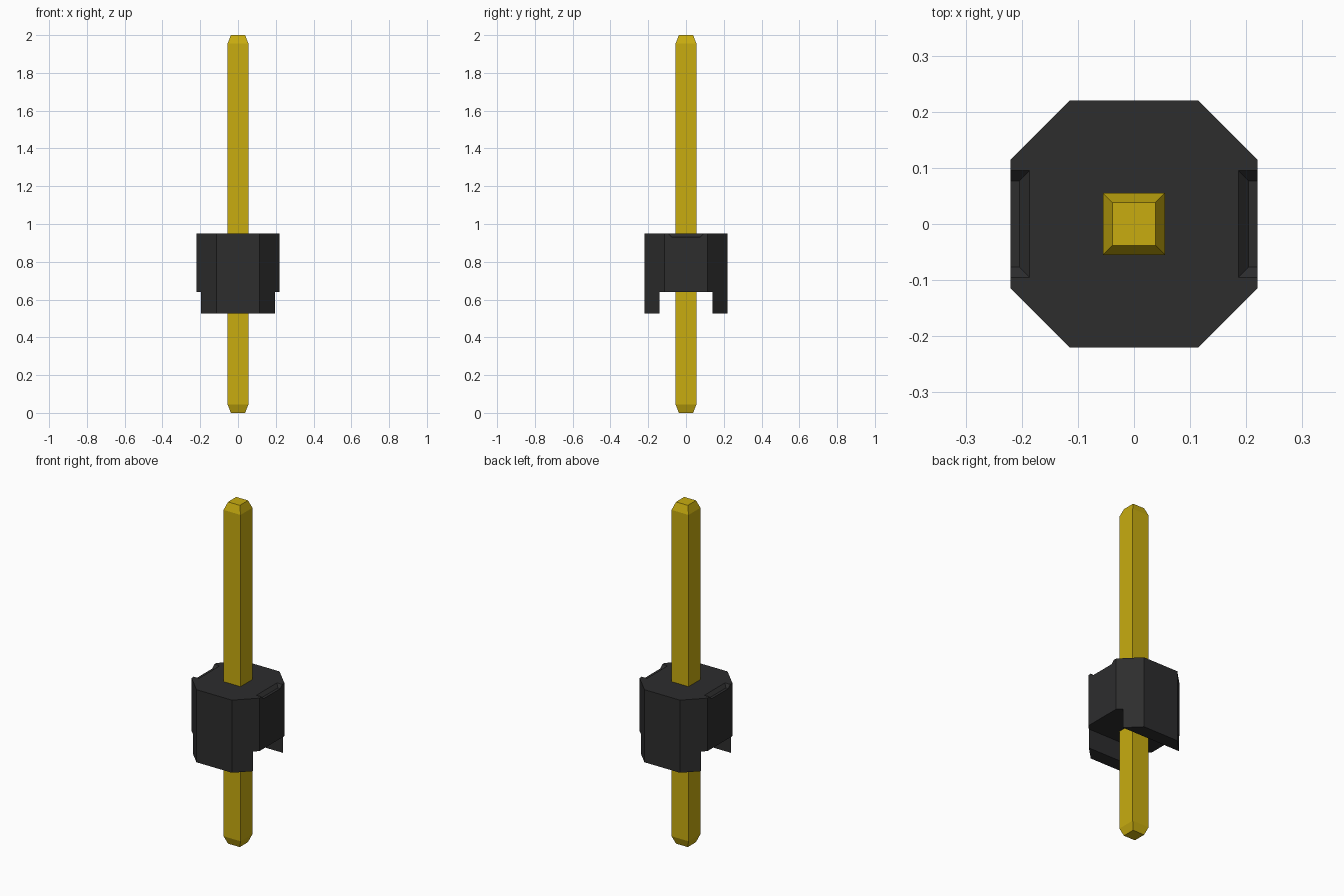
import bpy
import bmesh

cube = bpy.data.objects.get("Cube")
if cube:
    bpy.data.objects.remove(cube, do_unlink=True)


def material(name, rgb):
    mat = bpy.data.materials.new(name)
    mat.use_nodes = True
    color = (*rgb, 1.0)
    mat.diffuse_color = color
    mat.node_tree.nodes["Principled BSDF"].inputs["Base Color"].default_value = color
    return mat


def loft(name, rings, mat):
    """Closed solid through rings of equal point count, listed from bottom to top."""
    bm = bmesh.new()
    loops = [[bm.verts.new(p) for p in ring] for ring in rings]
    for low, high in zip(loops, loops[1:]):
        for i in range(len(low)):
            j = (i + 1) % len(low)
            bm.faces.new((low[i], low[j], high[j], high[i]))
    bm.faces.new(loops[0][::-1])
    bm.faces.new(loops[-1])
    bmesh.ops.recalc_face_normals(bm, faces=bm.faces)
    mesh = bpy.data.meshes.new(name)
    bm.to_mesh(mesh)
    bm.free()
    mesh.materials.append(mat)
    obj = bpy.data.objects.new(name, mesh)
    bpy.context.collection.objects.link(obj)
    return obj


def rect(x0, x1, y0, y1, z):
    return [(x0, y0, z), (x1, y0, z), (x1, y1, z), (x0, y1, z)]


def cut(target, cutter):
    """Subtract the cutter, bake the result and discard the cutter."""
    cutter.hide_render = True
    mod = target.modifiers.new("cut", 'BOOLEAN')
    mod.operation = 'DIFFERENCE'
    mod.solver = 'EXACT'
    mod.object = cutter
    bpy.context.view_layer.objects.active = target
    bpy.ops.object.modifier_apply(modifier=mod.name)
    bpy.data.objects.remove(cutter, do_unlink=True)


black = material("black plastic", (0.026, 0.026, 0.027))
gold = material("gold plating", (0.58, 0.415, 0.005))

# Square contact pin with tapered tips
W, TIP, TAPER = 0.055, 0.038, 0.045
loft("contact_pin",
     [rect(-h, h, -h, h, z) for h, z in
      ((TIP, 0), (W, TAPER), (W, 2 - TAPER), (TIP, 2))], gold)

# Octagonal housing
R, C = 0.22, 0.115
BOTTOM, TOP = 0.525, 0.95
octagon = [(-C, -R), (C, -R), (R, -C), (R, C), (C, R), (-C, R), (-R, C), (-R, -C)]
housing = loft("housing", [[(x, y, z) for x, y in octagon] for z in (BOTTOM, TOP)], black)

# Channel under the housing, leaving a foot at front and back
cut(housing, loft("channel_cutter",
                  [rect(-1, 1, -0.14, 0.14, z) for z in (0.4, 0.64)], black))

# Shallow bevelled notches in the top edge, one on each side
DEPTH = 0.018
for side in (-1, 1):
    rings = []
    for offset in (-DEPTH, DEPTH):
        x0, x1 = sorted((side * (0.186 - offset), side * 0.3))
        rings.append(rect(x0, x1, -0.095 - offset, 0.095 + offset, TOP + offset))
    cut(housing, loft("notch_cutter", rings, black))
